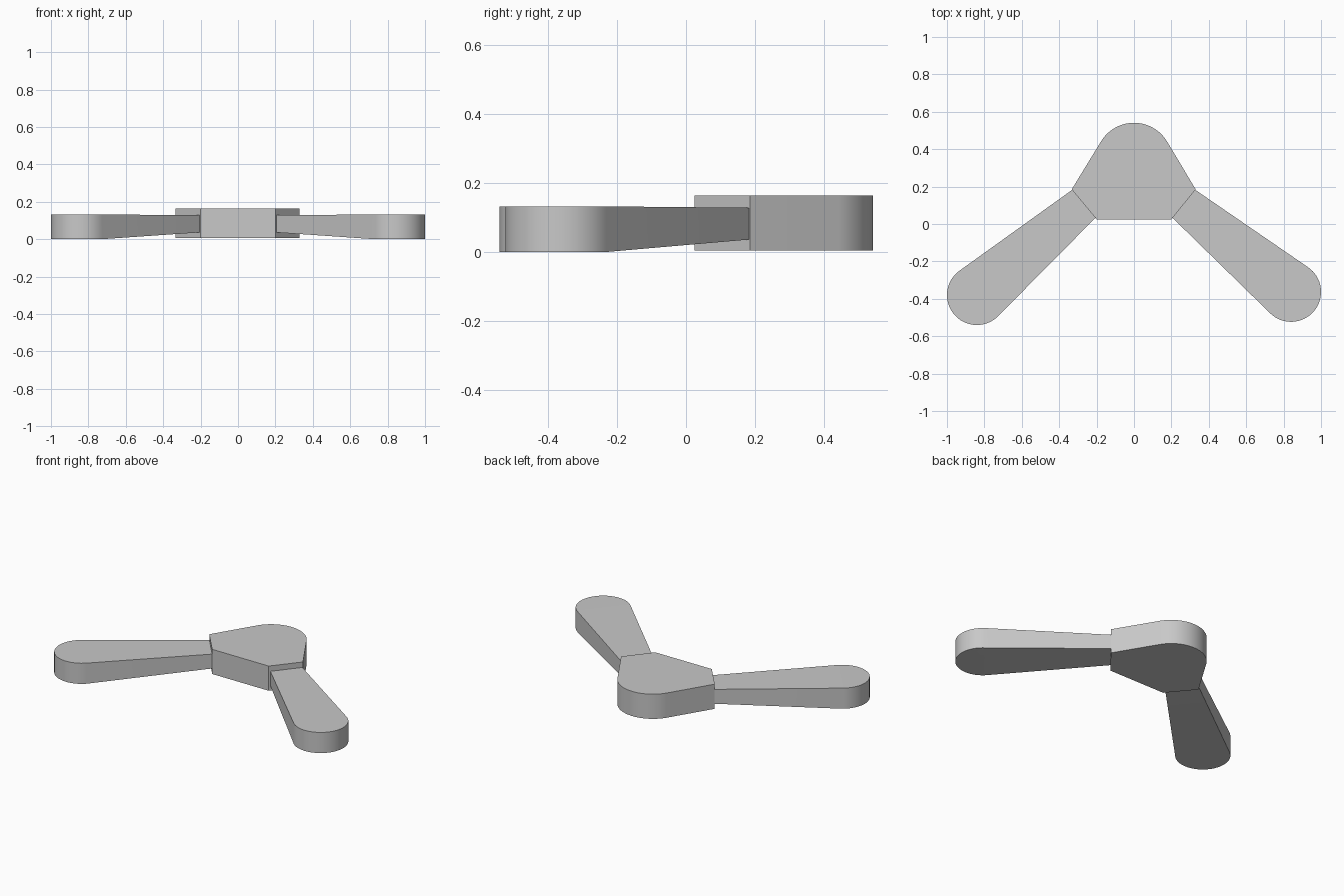
import bpy, bmesh, math
from mathutils import Vector

cube = bpy.data.objects.get("Cube")
if cube:
    bpy.data.objects.remove(cube, do_unlink=True)

grey = bpy.data.materials.new("plain_grey")
grey.use_nodes = True
colour = (0.58, 0.58, 0.58, 1)
grey.diffuse_color = colour
grey.node_tree.nodes["Principled BSDF"].inputs["Base Color"].default_value = colour


def tangent_angle(point, centre, radius, side):
    """Angle on the circle where a line from the point touches it."""
    d = Vector(point) - Vector(centre)
    return math.atan2(d.y, d.x) + side * math.acos(radius / d.length)


def lobe(name, start, end, centre, radius, root_z, tip_z, front=(), steps=32):
    """Root from start to end (anticlockwise), joined by tangents to a round tip."""
    a0 = tangent_angle(end, centre, radius, 1)
    a1 = tangent_angle(start, centre, radius, -1)
    sweep = (a1 - a0) % math.tau
    arc = [(centre[0] + radius * math.cos(a0 + sweep * i / steps),
            centre[1] + radius * math.sin(a0 + sweep * i / steps))
           for i in range(steps + 1)]
    root = [start, *front, end]

    bm = bmesh.new()
    layers = []
    for k in (0, 1):
        layers.append([bm.verts.new((x, y, root_z[k])) for x, y in root]
                      + [bm.verts.new((x, y, tip_z[k])) for x, y in arc])
    low, high = layers
    n, r = len(low), len(root)
    # walls around the outline
    for i in range(n):
        j = (i + 1) % n
        wall = bm.faces.new((low[i], low[j], high[j], high[i]))
        wall.smooth = r <= i < n - 1
    # tapered part and flat round tip, above and below
    for ring in layers:
        bm.faces.new(ring[:r + 1] + ring[-1:])
        bm.faces.new(ring[r:])
    bmesh.ops.recalc_face_normals(bm, faces=bm.faces)

    mesh = bpy.data.meshes.new(name)
    bm.to_mesh(mesh)
    bm.free()
    mesh.materials.append(grey)
    obj = bpy.data.objects.new(name, mesh)
    bpy.context.collection.objects.link(obj)
    bpy.ops.object.select_all(action='DESELECT')
    obj.select_set(True)
    bpy.context.view_layer.objects.active = obj
    bpy.ops.object.shade_smooth_by_angle(angle=math.radians(30))


# central hub with a rounded back
hub_z = (0.005, 0.163)
lobe("hub", (-0.333, 0.185), (0.33, 0.185), (0, 0.335), 0.206,
     hub_z, hub_z, front=((-0.2, 0.025), (0.2, 0.025)))

# two arms, thinner at the hub and rounded at the tip
arm_root, arm_tip = (0.036, 0.128), (0, 0.132)
lobe("left_arm", (0.327, 0.183), (0.205, 0.034), (0.84, -0.363), 0.16,
     arm_root, arm_tip)
lobe("right_arm", (-0.205, 0.034), (-0.33, 0.183), (-0.84, -0.38), 0.16,
     arm_root, arm_tip)
